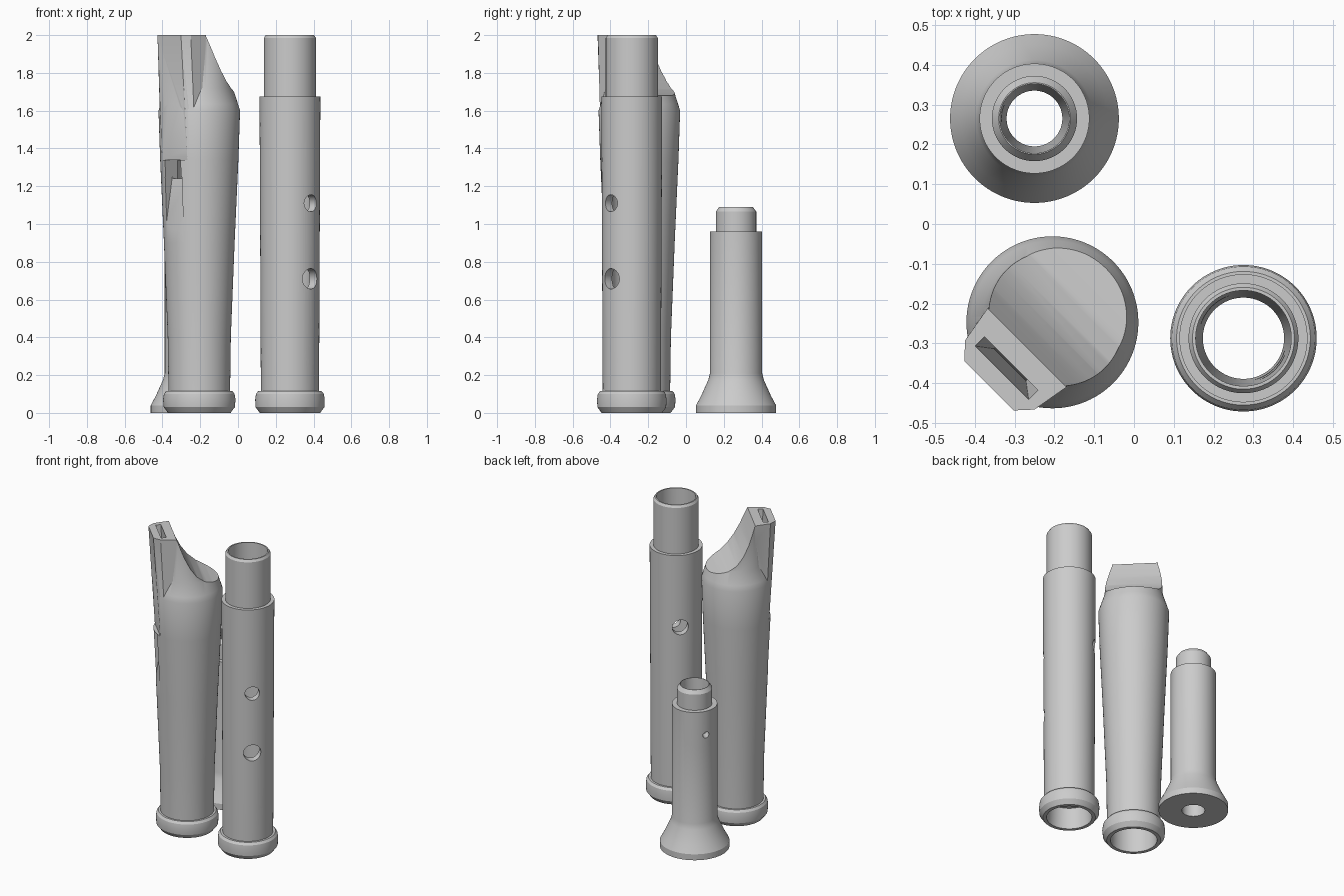
import bpy, bmesh, math
from mathutils import Matrix, Vector

if "Cube" in bpy.data.objects:
    bpy.data.objects.remove(bpy.data.objects["Cube"])

grey = bpy.data.materials.new("mid_grey")
grey.diffuse_color = (0.6, 0.6, 0.6, 1)
grey.use_nodes = True
grey.node_tree.nodes["Principled BSDF"].inputs["Base Color"].default_value = grey.diffuse_color


def make(name, bm):
    bmesh.ops.recalc_face_normals(bm, faces=bm.faces)
    me = bpy.data.meshes.new(name)
    bm.to_mesh(me)
    bm.free()
    ob = bpy.data.objects.new(name, me)
    bpy.context.collection.objects.link(ob)
    me.materials.append(grey)
    return ob


def lathe(name, profile, n=96):
    """Spin a closed (radius, z) profile about z."""
    bm = bmesh.new()
    rings = []
    for r, z in profile:
        if r < 1e-6:
            rings.append([bm.verts.new((0, 0, z))] * n)
        else:
            rings.append([bm.verts.new((r * math.cos(2 * math.pi * i / n),
                                        r * math.sin(2 * math.pi * i / n), z)) for i in range(n)])
    for a, b in zip(rings, rings[1:] + rings[:1]):
        for i in range(n):
            j = (i + 1) % n
            q = list(dict.fromkeys((a[i], a[j], b[j], b[i])))
            if len(q) > 2:
                bm.faces.new(q)
    return make(name, bm)


def solid(name, loop_a, loop_b):
    """Join two matching 3D loops into a closed solid."""
    bm = bmesh.new()
    a = [bm.verts.new(p) for p in loop_a]
    b = [bm.verts.new(p) for p in loop_b]
    bm.faces.new(a)
    bm.faces.new(b[::-1])
    for i in range(len(a)):
        j = (i + 1) % len(a)
        bm.faces.new((a[i], a[j], b[j], b[i]))
    return make(name, bm)


def side_prism(name, pts, h):
    """Extrude an (x, z) outline from y = -h to y = h."""
    return solid(name, [(x, -h, z) for x, z in pts], [(x, h, z) for x, z in pts])


def rod(name, r, length, start, direction):
    bm = bmesh.new()
    bmesh.ops.create_cone(bm, cap_ends=True, segments=48, radius1=r, radius2=r, depth=length)
    d = Vector(direction).normalized()
    m = Matrix.Translation(Vector(start) + d * length / 2) @ d.to_track_quat('Z', 'Y').to_matrix().to_4x4()
    bm.transform(m)
    return make(name, bm)


def combine(ob, other, op='DIFFERENCE'):
    mod = ob.modifiers.new("cut", 'BOOLEAN')
    mod.operation, mod.solver, mod.object = op, 'EXACT', other
    bpy.context.view_layer.objects.active = ob
    bpy.ops.object.modifier_apply(modifier=mod.name)
    bpy.data.objects.remove(other)


def finish(ob, x, y, angle):
    """Place the part with its local +x turned to the given angle."""
    ob.data.transform(Matrix.Translation((x, y, 0)) @ Matrix.Rotation(math.radians(angle), 4, 'Z'))
    bpy.ops.object.select_all(action='DESELECT')
    ob.select_set(True)
    bpy.context.view_layer.objects.active = ob
    bpy.ops.object.shade_smooth_by_angle(angle=math.radians(25))


# Foot joint: flared end, tenon and a dished double hole
foot = lathe("foot_joint", [
    (0.07, 0), (0.212, 0), (0.212, 0.04), (0.185, 0.09), (0.147, 0.175), (0.138, 0.21),
    (0.138, 0.96), (0.107, 0.96), (0.107, 1.065), (0.09, 1.09), (0.087, 1.09)])
combine(foot, rod("dish", 0.13, 0.6, (0.238, -0.3, 0.8), (0, 1, 0)))
combine(foot, rod("large_hole", 0.036, 0.2, (0.03, -0.03, 0.8), (1, 0, 0)))
combine(foot, rod("small_hole", 0.02, 0.2, (0.03, 0.047, 0.8), (1, 0, 0)))
finish(foot, -0.25, 0.265, 135)

# Middle joint: collar, long body, tenon, three finger holes and a thumb hole
middle = lathe("middle_joint", [
    (0.138, 0), (0.16, 0), (0.182, 0.03), (0.184, 0.07), (0.18, 0.1), (0.168, 0.115), (0.154, 0.115),
    (0.161, 1.675), (0.138, 1.675), (0.138, 1.985), (0.128, 2), (0.12, 2), (0.102, 0.14), (0.13, 0.14)])
for z, r, turn in [(1.11, 0.045, 0), (0.71, 0.054, 0), (0.31, 0.054, 5), (1.19, 0.05, 180)]:
    a = math.radians(turn)
    combine(middle, rod("finger_hole", r, 0.25, (0.04 * math.cos(a), 0.04 * math.sin(a), z),
                        (math.cos(a), math.sin(a), 0)))
finish(middle, 0.275, -0.287, -45)

# Head joint: turned body with collar
head = lathe("head_joint", [
    (0, 0), (0.165, 0), (0.188, 0.03), (0.192, 0.07), (0.187, 0.1), (0.176, 0.115), (0.163, 0.115),
    (0.167, 0.4), (0.187, 0.9), (0.207, 1.34), (0.216, 1.6), (0.205, 1.635), (0.178, 1.72),
    (0.163, 2), (0, 2)])
# flat front of the mouthpiece
combine(head, side_prism("front_flat", [(0.184, 1.34), (0.25, 1.34), (0.25, 2.1), (0.231, 2.1)], 0.3))
# mouthpiece block reaching forward to the top
low = [(0.184, 0.095), (0.155, 0.13), (0.05, 0.15)]
top = [(0.225, 0.088), (0.187, 0.123), (0.09, 0.14)]
ring = lambda pts, z: [(x, y, z) for x, y in pts] + [(x, -y, z) for x, y in reversed(pts)]
combine(head, solid("mouth_block", ring(low, 1.345), ring(top, 2)), 'UNION')
# concave beak cut at the back
curve = [(-0.4, 1.66), (-0.18, 1.68), (-0.13, 1.695), (-0.08, 1.715), (-0.03, 1.755),
         (0.01, 1.81), (0.045, 1.88), (0.07, 1.945), (0.09, 2.0), (0.1, 2.03)]
combine(head, side_prism("beak_cut", curve + [(0.1, 2.3), (-0.4, 2.3)], 0.4))
# bore with socket
combine(head, lathe("bore", [(0, -0.1), (0.142, -0.1), (0.142, 0.33), (0.12, 0.33), (0.12, 1.335), (0, 1.335)]))
# sounding window and sloped lip
combine(head, side_prism("window", [(0.05, 1.24), (0.3, 1.24), (0.3, 1.338), (0.05, 1.338)], 0.058))
combine(head, side_prism("lip_ramp", [(0.14, 1.25), (0.3, 1.25), (0.3, 0.9), (0.194, 0.95)], 0.062))
# windway slot
box = lambda a, b, h, z: [(a, -h, z), (b, -h, z), (b, h, z), (a, h, z)]
combine(head, solid("windway", box(0.125, 0.15, 0.056, 1.32), box(0.147, 0.18, 0.096, 2.02)))
finish(head, -0.205, -0.247, 225)
